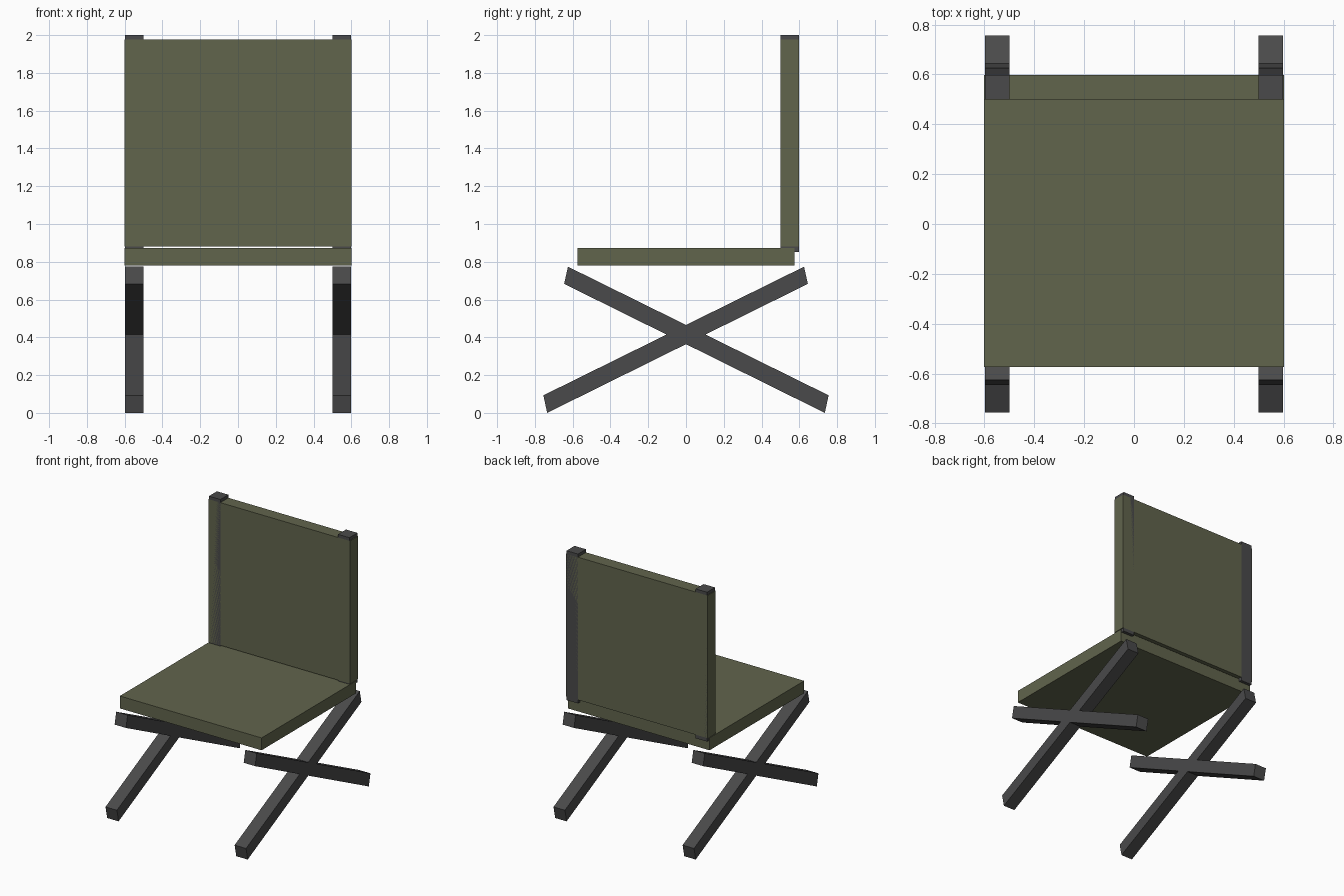
import bpy
import bmesh

if "Cube" in bpy.data.objects:
    bpy.data.objects.remove(bpy.data.objects["Cube"])


def material(name, rgb):
    m = bpy.data.materials.new(name)
    m.diffuse_color = (*rgb, 1.0)
    m.use_nodes = True
    m.node_tree.nodes["Principled BSDF"].inputs["Base Color"].default_value = m.diffuse_color
    return m


OLIVE = material("olive canvas", (0.120, 0.128, 0.073))
DARK = material("dark grey metal", (0.068, 0.068, 0.069))


def extrude_yz(name, profile, x0, x1, mat):
    """Solid made from a side (y, z) outline extruded from x0 to x1."""
    bm = bmesh.new()
    face = bm.faces.new([bm.verts.new((x0, y, z)) for y, z in profile])
    out = bmesh.ops.extrude_face_region(bm, geom=[face])
    for v in out["geom"]:
        if isinstance(v, bmesh.types.BMVert):
            v.co.x = x1
    bmesh.ops.recalc_face_normals(bm, faces=bm.faces)
    me = bpy.data.meshes.new(name)
    bm.to_mesh(me)
    bm.free()
    me.materials.append(mat)
    ob = bpy.data.objects.new(name, me)
    bpy.context.collection.objects.link(ob)
    return ob


def box(name, x, y, z, mat):
    outline = [(y[0], z[0]), (y[1], z[0]), (y[1], z[1]), (y[0], z[1])]
    return extrude_yz(name, outline, x[0], x[1], mat)


# Canvas seat and backrest
box("seat", (-0.602, 0.602), (-0.574, 0.574), (0.779, 0.874), OLIVE)
box("backrest", (-0.602, 0.602), (0.5, 0.597), (0.88, 1.976), OLIVE)

# Crossed leg bar, front foot to rear top
bar = [(-0.735, 0.0), (0.645, 0.683), (0.625, 0.774), (-0.755, 0.093)]
mirrored = [(-y, z) for y, z in bar]

for side, x in (("left", (-0.597, -0.5)), ("right", (0.5, 0.597))):
    # Back posts, flush with the canvas
    box(side + "_back_post", x, (0.5, 0.597), (0.853, 2.0), DARK)
    # X-shaped legs
    extrude_yz(side + "_front_foot_leg", bar, x[0], x[1], DARK)
    extrude_yz(side + "_rear_foot_leg", mirrored, x[0], x[1], DARK)
